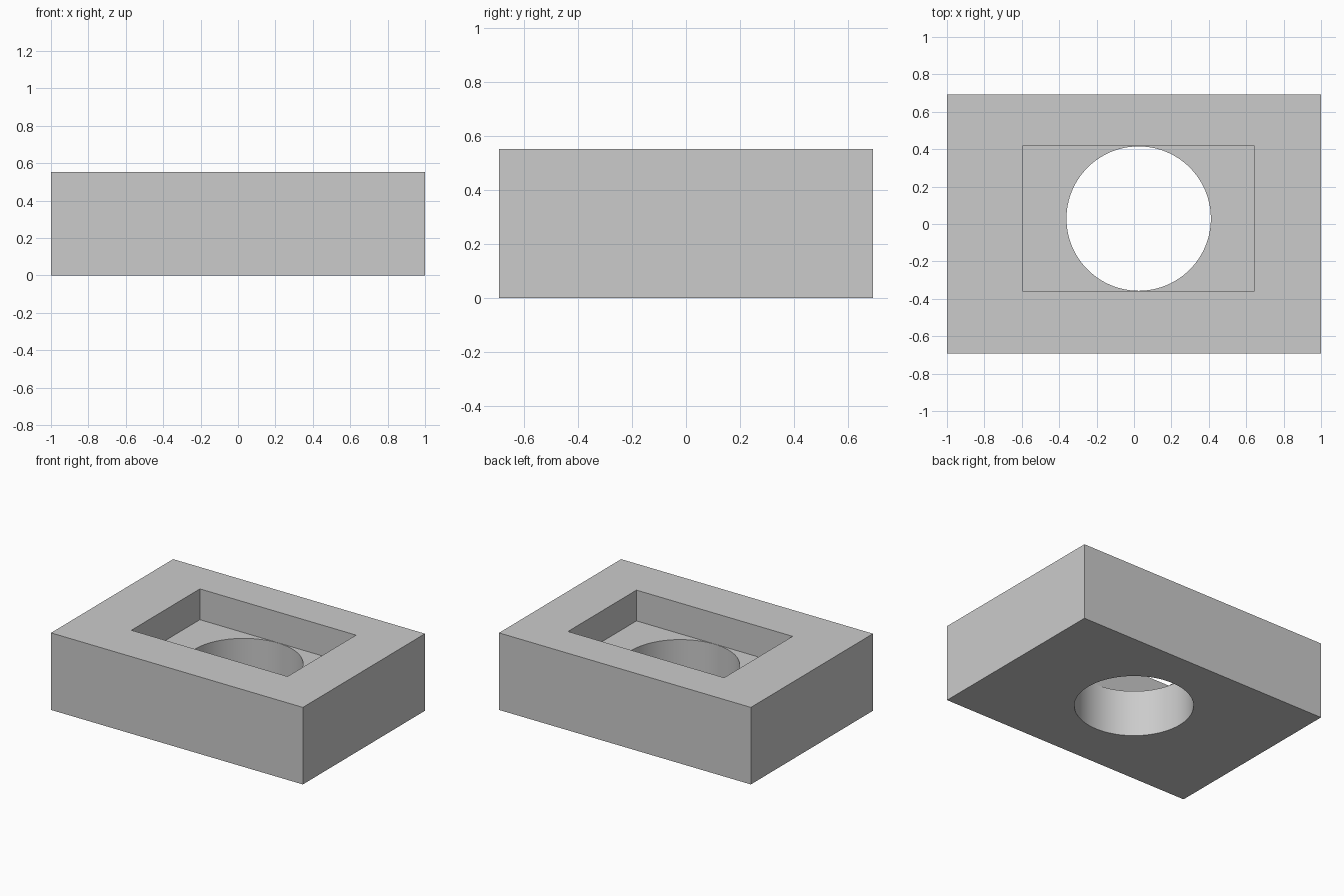
import bpy

default = bpy.data.objects.get("Cube")
if default:
    bpy.data.objects.remove(default, do_unlink=True)

grey = bpy.data.materials.new("plain_grey")
grey.use_nodes = True
GREY = (0.6, 0.6, 0.6, 1)
grey.diffuse_color = GREY
grey.node_tree.nodes["Principled BSDF"].inputs["Base Color"].default_value = GREY

LENGTH, WIDTH, HEIGHT = 2.0, 1.385, 0.553
FLOOR = 0.332            # height of the pocket floor
CX, CY = 0.025, 0.029    # shared centre of pocket and hole


def box(name, x, y, bottom, top, length, width):
    bpy.ops.mesh.primitive_cube_add(size=1, location=(x, y, (bottom + top) / 2))
    ob = bpy.context.object
    ob.name = name
    ob.scale = (length, width, top - bottom)
    bpy.ops.object.transform_apply(location=False, rotation=False, scale=True)
    ob.data.materials.append(grey)
    return ob


# Solid block and the two cutters
block = box("block", 0, 0, 0, HEIGHT, LENGTH, WIDTH)
pocket = box("pocket_cutter", CX, CY, FLOOR, HEIGHT + 0.2, 1.24, 0.777)
bpy.ops.mesh.primitive_cylinder_add(vertices=96, radius=0.386, depth=1,
                                    location=(CX, CY, FLOOR - 0.4))
hole = bpy.context.object
hole.name = "hole_cutter"
hole.data.materials.append(grey)

# Cut the rectangular pocket, then the round through hole
bpy.ops.object.select_all(action="DESELECT")
block.select_set(True)
bpy.context.view_layer.objects.active = block
for cutter in (pocket, hole):
    cutter.hide_render = True
    mod = block.modifiers.new(cutter.name, "BOOLEAN")
    mod.operation = "DIFFERENCE"
    mod.solver = "EXACT"
    mod.object = cutter
    bpy.ops.object.modifier_apply(modifier=mod.name)
    bpy.data.objects.remove(cutter, do_unlink=True)

# Round wall smooth, edges sharp
bpy.ops.object.shade_smooth_by_angle(angle=0.5)
